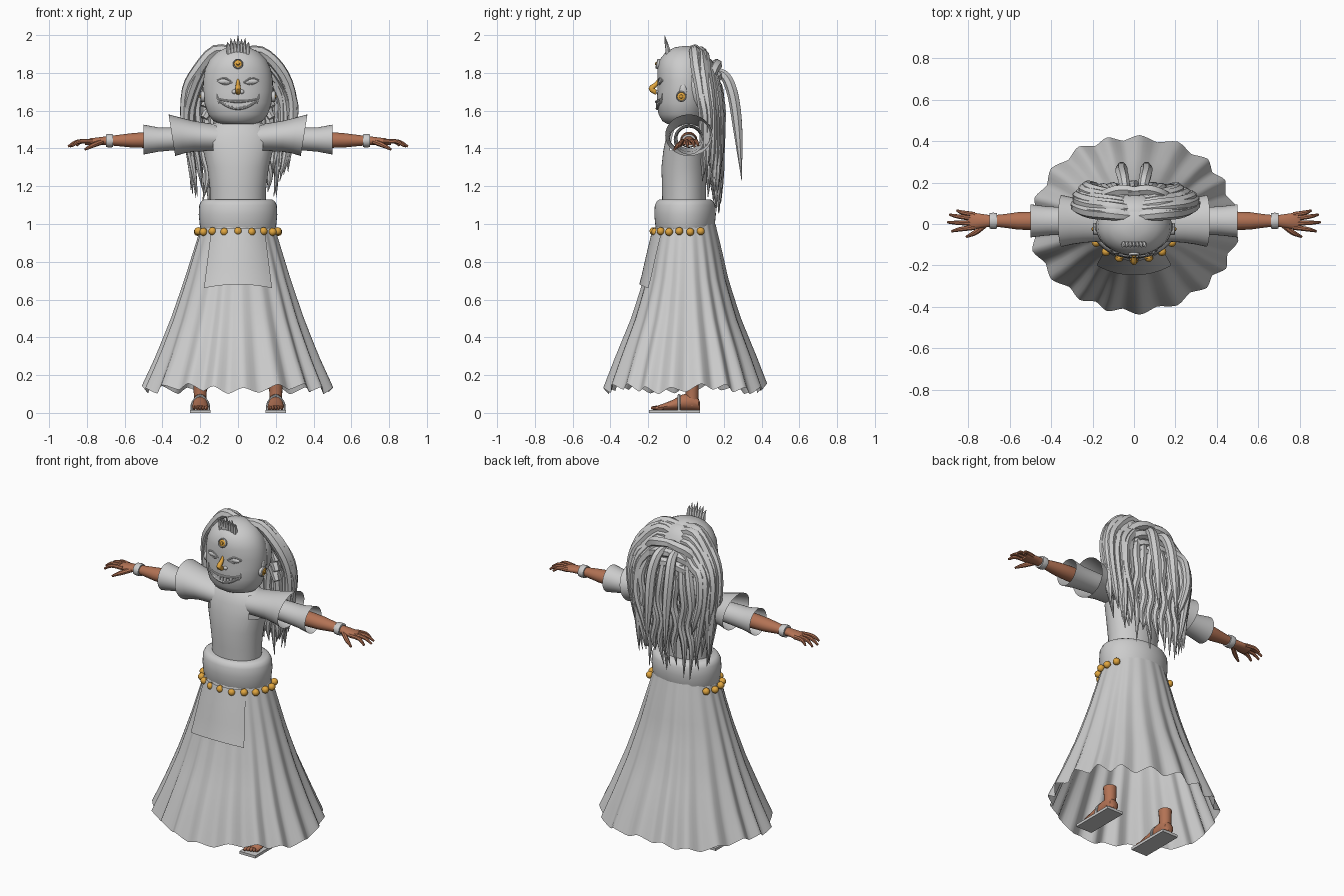
import bpy, bmesh, math, random
from mathutils import Vector as V, Matrix

random.seed(4)
if "Cube" in bpy.data.objects:
    bpy.data.objects.remove(bpy.data.objects["Cube"])


def material(name, rgb):
    m = bpy.data.materials.new(name)
    m.use_nodes = True
    m.diffuse_color = (*rgb, 1)
    m.node_tree.nodes["Principled BSDF"].inputs["Base Color"].default_value = (*rgb, 1)
    return m


GREY = material("plain grey", (0.6, 0.6, 0.6))
SKIN = material("warm brown skin", (0.45, 0.17, 0.09))
GOLD = material("gold", (0.75, 0.38, 0.05))
TAU = math.tau


def finish(name, bm, mat, angle=40):
    bmesh.ops.recalc_face_normals(bm, faces=bm.faces[:])
    me = bpy.data.meshes.new(name)
    bm.to_mesh(me)
    bm.free()
    me.materials.append(mat)
    for p in me.polygons:
        p.use_smooth = True
    me.set_sharp_from_angle(angle=math.radians(angle))
    ob = bpy.data.objects.new(name, me)
    bpy.context.collection.objects.link(ob)


def add_loft(bm, rings, cap=True, closed=True):
    """Skin a list of point rings."""
    rows = [[bm.verts.new(p) for p in r] for r in rings]
    n = len(rows[0])
    for a, b in zip(rows, rows[1:]):
        for i in range(n if closed else n - 1):
            j = (i + 1) % n
            bm.faces.new((a[i], a[j], b[j], b[i]))
    if cap:
        bm.faces.new(rows[0])
        bm.faces.new(rows[-1])


def ring(c, u, v, n=32):
    c, u, v = V(c), V(u), V(v)
    return [c + u * math.cos(TAU * i / n) + v * math.sin(TAU * i / n) for i in range(n)]


def smooth_path(pts, sub):
    """Catmull-Rom through points whose last component is the radius."""
    p = [V(q) for q in pts]
    p = [p[0] * 2 - p[1]] + p + [p[-1] * 2 - p[-2]]
    out = []
    for a, b, c, d in zip(p, p[1:], p[2:], p[3:]):
        for k in range(sub):
            t = k / sub
            out.append((b * 2 + (c - a) * t + (a * 2 - b * 5 + c * 4 - d) * t * t
                        + (b * 3 - a - c * 3 + d) * t ** 3) / 2)
    return out + [p[-2]]


def add_tube(bm, pts, n=8, sub=4):
    path = smooth_path(pts, sub)
    rings, u = [], V((0.3, 0.8, 0.5))
    for i, q in enumerate(path):
        t = (path[min(i + 1, len(path) - 1)] - path[max(i - 1, 0)]).to_3d().normalized()
        u = (u - t * u.dot(t)).normalized()
        r = max(q[3], 0.001)
        rings.append(ring(q.to_3d(), u * r, t.cross(u) * r, n))
    add_loft(bm, rings)


def add_ball(bm, c, size, seg=16):
    bmesh.ops.create_uvsphere(bm, u_segments=seg, v_segments=seg // 2 + 2, radius=1,
                              matrix=Matrix.Translation(c) @ Matrix.Diagonal((*size, 1)))


def add_box(bm, c, size):
    bmesh.ops.create_cube(bm, size=1, matrix=Matrix.Translation(c) @ Matrix.Diagonal((*size, 1)))


def lathe_z(bm, rows):
    """Rows of (z, rx, ry, centre y)."""
    add_loft(bm, [ring((0, cy, z), (rx, 0, 0), (0, ry, 0), 48) for z, rx, ry, cy in rows])


# pleated skirt with folds and a jagged hem
def skirt_radius(z):
    rows = [(1.0, .19, .155), (.85, .235, .19), (.7, .28, .222), (.5, .345, .283), (.3, .42, .36), (.0, .548, .467)]
    for a, b in zip(rows, rows[1:]):
        if z >= b[0]:
            t = (a[0] - z) / (a[0] - b[0])
            return a[1] + (b[1] - a[1]) * t, a[2] + (b[2] - a[2]) * t


bm = bmesh.new()
PLEATS, SEG, STEPS = 19, 152, 12
rows = []
for k in range(STEPS + 1):
    t, row = k / STEPS, []
    for i in range(SEG):
        fold = abs((i / 8 + .5) % 1 * 2 - 1) * 2 - 1
        fold = (fold + math.sin(fold * math.pi / 2)) / 2
        a = TAU * i / SEG + .03 * math.sin(5 * TAU * i / SEG)
        hem = 0.128 + 0.017 * fold + 0.012 * math.sin(5 * a)
        z = 1.0 + (hem - 1.0) * t
        rx, ry = skirt_radius(z)
        f = 1 + fold * (0.008 + 0.038 * t)
        row.append((rx * f * math.cos(a), ry * f * math.sin(a), z))
    rows.append(row)
add_loft(bm, rows, cap=False)
finish("pleated_skirt", bm, GREY, 60)

# apron panel hanging over the skirt front
bm = bmesh.new()
rows = []
for k in range(7):
    row = []
    for i in range(-8, 9):
        u = i / 8
        z = 0.98 - (0.30 + 0.02 * u * u) * k / 6
        rx, ry = skirt_radius(z)
        x = u * (0.14 + 0.04 * k / 6)
        row.append((x, -(ry * 1.05 + 0.008) * math.sqrt(1 - (x / rx) ** 2), z))
    rows.append(row)
add_loft(bm, rows, cap=False, closed=False)
finish("apron_panel", bm, GREY)

# waistband and bead belt
bm = bmesh.new()
lathe_z(bm, [(z, .2 + d, .155 + d, -.005) for z, d in
             [(.975, -.02), (.97, -.005), (.99, .002), (1.05, .008), (1.1, .005), (1.12, -.005), (1.13, -.02), (1.131, -.06)]])
finish("waistband", bm, GREY)
bm = bmesh.new()
for k in range(-6, 7):
    a = math.radians(19.5 * k)
    add_ball(bm, (.215 * math.sin(a), -.172 * math.cos(a), .962 - .004 * (k % 2)), (.021,) * 3, 12)
finish("belt_beads", bm, GOLD)

# torso, open where the sleeves join
bm = bmesh.new()
lathe_z(bm, [(1.08, .145, .115, -.01), (1.2, .15, .117, -.01), (1.3, .163, .12, -.01), (1.39, .185, .115, -.005),
             (1.46, .19, .105, 0), (1.52, .16, .085, .005), (1.55, .08, .06, .01), (1.6, .07, .06, .01)])
openings = [f for f in bm.faces if abs(f.calc_center_median().x) > .125 and 1.4 < f.calc_center_median().z < 1.51]
bmesh.ops.delete(bm, geom=openings, context='FACES')
finish("torso", bm, GREY)


def lathe_x(bm, s, rows, cap=False, slant=0):
    """Rows of (x, centre z, ry, rz) along one arm; slant leans each ring outward at the top."""
    add_loft(bm, [ring((s * x, .015, z), (0, ry, 0), (s * slant * (x - .1), 0, rz)) for x, z, ry, rz in rows], cap)


for s, side in ((1, "left"), (-1, "right")):
    # two tier sleeve
    bm = bmesh.new()
    lathe_x(bm, s, [(.1, 1.455, .1, .07), (.17, 1.46, .1, .076), (.24, 1.466, .105, .083), (.3, 1.47, .114, .096), (.35, 1.47, .125, .11)], slant=.07)
    lathe_x(bm, s, [(.2, 1.455, .06, .055), (.34, 1.45, .066, .06), (.42, 1.447, .07, .064), (.5, 1.447, .08, .079)])
    finish(side + "_sleeve", bm, GREY)

    # arm, palm and fingers
    bm = bmesh.new()
    lathe_x(bm, s, [(.36, 1.446, .043, .042), (.48, 1.445, .045, .042), (.56, 1.443, .042, .038), (.64, 1.442, .031, .029),
                    (.69, 1.441, .027, .024), (.73, 1.44, .033, .02), (.78, 1.436, .04, .018), (.81, 1.43, .034, .012)], True)
    for y0, x1, y1, z1 in ((.045, .855, .065, 1.415), (.026, .89, .045, 1.41), (.004, .9, .008, 1.41), (-.016, .88, -.035, 1.412)):
        add_tube(bm, [(s * .77, y0, 1.437, .013), (s * (.8 + x1) / 2, (y0 + y1) / 2, 1.436, .011), (s * x1, y1, z1, .006)])
    add_tube(bm, [(s * .72, -.005, 1.435, .014), (s * .765, -.04, 1.418, .013), (s * .81, -.062, 1.395, .006)])
    finish(side + "_arm", bm, SKIN)
    bm = bmesh.new()
    lathe_x(bm, s, [(.662, 1.441, .027, .025), (.662, 1.441, .037, .034), (.68, 1.441, .04, .036), (.698, 1.441, .037, .034), (.698, 1.441, .024, .023)])
    finish(side + "_bracelet", bm, GREY)

    # short shin, foot and toes
    bm = bmesh.new()
    add_tube(bm, [(s * .2, .03, .04, .034), (s * .2, .032, .1, .034), (s * .2, .03, .17, .038)], 16)
    add_loft(bm, [ring((s * .2, y, .015 + h), (w, 0, 0), (0, 0, h), 16) for y, w, h in
                  [(.075, .015, .02), (.065, .03, .032), (.03, .037, .045), (-.02, .037, .041), (-.07, .041, .027), (-.12, .044, .017), (-.15, .04, .012)]])
    for k in range(5):
        add_ball(bm, (s * (.168 + .016 * k), -.162 + .006 * k, .026), (.0105 - .0008 * k, .024, .012), 10)
    finish(side + "_foot", bm, SKIN)
    # sandal sole and thin strap
    bm = bmesh.new()
    add_box(bm, (s * .2, -.06, .008), (.108, .27, .016))
    add_tube(bm, [(s * .2 + x, -.037, z, .008) for x, z in ((-.044, .01), (-.039, .055), (0, .092), (.039, .055), (.044, .01))])
    finish(side + "_sandal", bm, GREY)

# head as stacked rounded rings
HEAD = [(1.53, .09, .08, -.02), (1.545, .13, .105, -.02), (1.58, .158, .125, -.02), (1.64, .177, .137, -.018), (1.7, .184, .138, -.014),
        (1.76, .184, .138, -.012), (1.82, .174, .137, -.014), (1.87, .15, .125, -.014), (1.91, .112, .098, -.01), (1.935, .06, .055, -.005), (1.943, .01, .01, 0)]
bm = bmesh.new()
lathe_z(bm, HEAD)
finish("head", bm, GREY)


def face_y(x, z):
    for a, b in zip(HEAD, HEAD[1:]):
        if z <= b[0]:
            t = (z - a[0]) / (b[0] - a[0])
            rx, ry, cy = (a[i] + (b[i] - a[i]) * t for i in (1, 2, 3))
            return cy - ry * math.sqrt(max(0, 1 - (x / rx) ** 2))


def face_line(bm, pts, out=.002):
    add_tube(bm, [(x, face_y(x, z) - out, z, r) for x, z, r in pts], 8)


# facial features: eyes, lids, nostrils, ears, lips and teeth
bm = bmesh.new()
for s in (1, -1):
    add_ball(bm, (s * .07, face_y(.07, 1.755) + .006, 1.755), (.036, .011, .014))
    for lift in (.017, -.015):
        face_line(bm, [(s * .03, 1.75, .003), (s * .07, 1.755 + lift, .005), (s * .112, 1.76, .003)], 0)
    add_ball(bm, (s * .02, -.146, 1.7), (.014, .014, .012), 10)
    add_ball(bm, (s * .18, -.015, 1.7), (.01, .02, .04))
    face_line(bm, [(s * .1, 1.64, .005), (s * .108, 1.665, .005), (s * .112, 1.69, .001)])
for z0, rise, r in ((1.648, .012, .007), (1.612, .04, .008)):
    face_line(bm, [(x, z0 + rise * (x / .1) ** 2, r * (1.1 - abs(x) * 4)) for x in (-.105, -.07, -.035, 0, .035, .07, .105)])
for k in range(-4, 5):
    x = k * .019
    add_box(bm, (x, face_y(x, 1.635) + .001, 1.631 + .02 * (x / .09) ** 2), (.017, .01, .026 - .002 * abs(k)))
finish("facial_features", bm, GREY)

bm = bmesh.new()
add_tube(bm, [(0, -.145, 1.765, .006), (0, -.158, 1.74, .011), (0, -.183, 1.716, .015), (0, -.154, 1.694, .012)], 12)
finish("nose", bm, GOLD)


def round_badge(name, centre, direction, r):
    """Grey rimmed disc with a gold middle."""
    d = V(direction).normalized()
    u = d.orthogonal().normalized()
    w = d.cross(u)
    for part, mat, prof in (("_rim", GREY, [(1, -.01), (1, .008), (.85, .012), (.75, .008), (.7, -.01)]),
                            ("_gold", GOLD, [(.8, -.01), (.8, .006), (.35, .01), (.3, .016), (.05, .018)])):
        bm = bmesh.new()
        add_loft(bm, [ring(V(centre) + d * h, u * r * f, w * r * f, 20) for f, h in prof], mat is GOLD)
        finish(name + part, bm, mat)


round_badge("forehead_ornament", (0, face_y(0, 1.85) - .002, 1.847), (0, -1, .25), .027)
for s, side in ((1, "left"), (-1, "right")):
    round_badge(side + "_earring", (s * .187, -.025, 1.675), (s, 0, 0), .029)

# crest of spikes above the forehead
bm = bmesh.new()
for k in range(-3, 4):
    x = k * .016
    top = 2.0 - .008 * abs(k) - .012 * (k % 2)
    add_tube(bm, [(x, -.095, 1.895, .014), (x * 1.05, -.1, 1.94, .011), (x * 1.2, -.114, top, .001)], 6, 3)
finish("crest", bm, GREY)

# hair: cap, side sweeps, back locks
bm = bmesh.new()
add_ball(bm, (0, .05, 1.74), (.18, .11, .19), 24)


def jit(a):
    return random.uniform(-a, a)


for s in (1, -1):
    # thick sweeps from the parting, out over the ears and down
    for k in range(12):
        f = k / 11
        reach = .285 - .08 * f + jit(.015)
        y = .045 + .085 * f + jit(.01)
        end = 1.13 + .24 * random.random()
        tip = reach - .025 + jit(.045)
        add_tube(bm, [(s * .01, y, 1.91 - .12 * f, .024), (s * (.12 - .03 * f), y + .01, 1.925 - .12 * f + jit(.015), .03),
                      (s * (reach - .06), y + .02, 1.83 - .08 * f + jit(.015), .032), (s * reach, y + .04, 1.68 + jit(.03), .028),
                      (s * (reach + .01), y + .055, 1.54 + jit(.03), .024), (s * (reach + tip) / 2, y + .055, (1.5 + end) / 2, .018),
                      (s * tip, y + .05, end, .001)], 7, 3)
    # long rear lock standing off the back
    add_tube(bm, [(s * .04, .15, 1.81, .02), (s * .05, .21, 1.78, .028), (s * .06, .25, 1.68, .03),
                  (s * .06, .275, 1.5, .025), (s * .065, .295, 1.23, .001)], 7)
    # short chunky locks wrapped across the back of the head
    for k in range(4):
        z = 1.84 - .06 * k
        add_tube(bm, [(-s * .03, .155, z + .01, .022), (s * .06, .165, z + .005, .028), (s * .13, .145, z - .025, .028),
                      (s * .18, .12, z - .1, .02)], 6, 3)
# wavy locks covering the back
for k in range(16):
    x = -.17 + .35 * k / 15
    layer = .025 * (k % 2)
    end = 1.05 + .14 * random.random()
    y = .15 + layer - abs(x) * .1
    wave = random.choice((-.012, .012))
    add_tube(bm, [(x * .8, y - .01, 1.74, .022), (x, y + .01, 1.62, .027), (x + wave, y + .012, 1.5, .024),
                  (x - wave, y + .01, 1.38, .022), (x + wave, y + .01, 1.26, .018), (x + jit(.02), y + .012, end, .001)], 7, 3)
finish("hair_locks", bm, GREY, 50)
